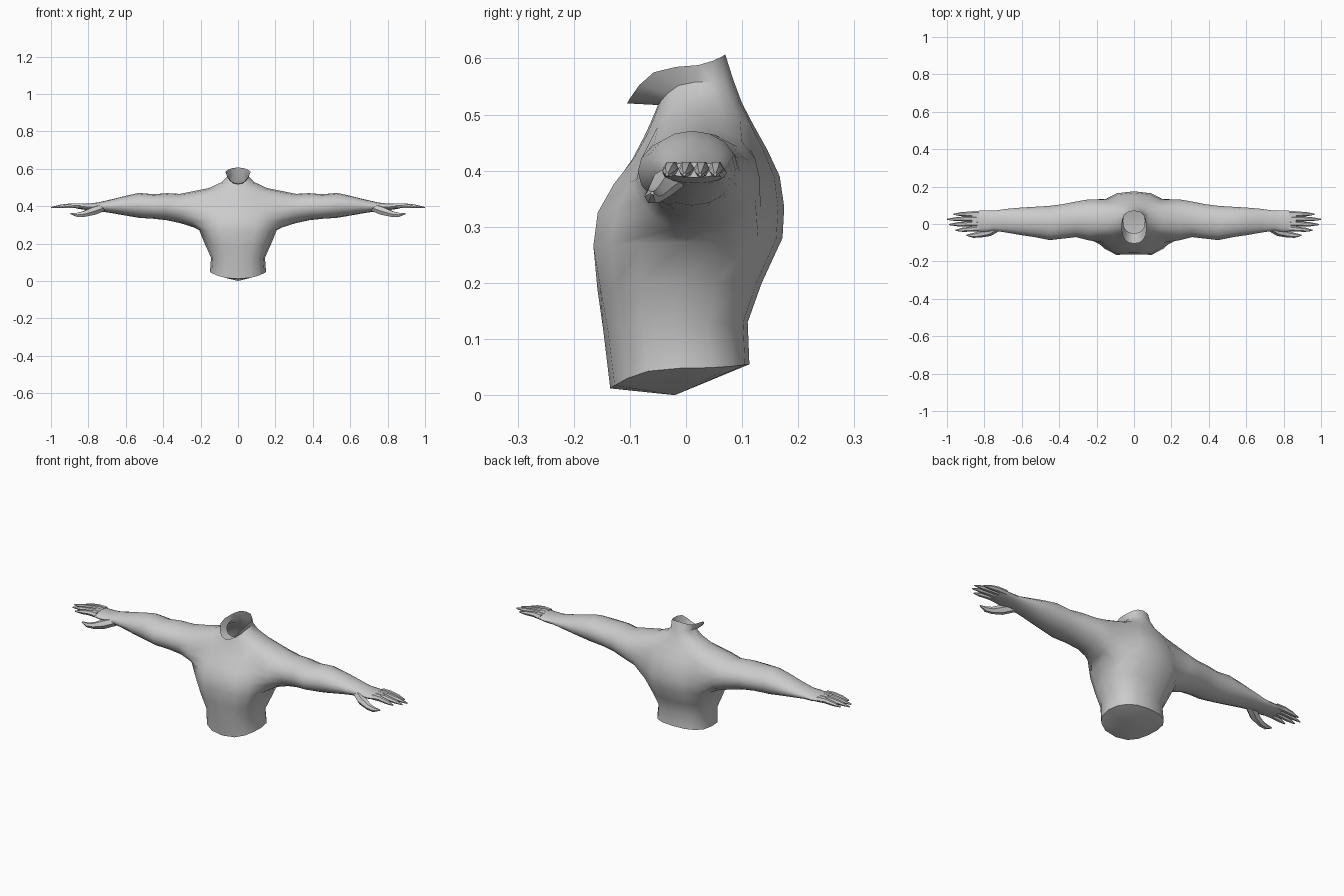
import bpy, bmesh, math
from mathutils import Vector

if "Cube" in bpy.data.objects:
    bpy.data.objects.remove(bpy.data.objects["Cube"])


def finish(name, bm):
    """Turn a right-half bmesh into a mirrored, smooth object."""
    bmesh.ops.recalc_face_normals(bm, faces=bm.faces)
    me = bpy.data.meshes.new(name)
    bm.to_mesh(me)
    bm.free()
    ob = bpy.data.objects.new(name, me)
    bpy.context.collection.objects.link(ob)
    mod = ob.modifiers.new("mirror", 'MIRROR')
    mod.use_clip = True
    mod.merge_threshold = 0.0005
    bpy.context.view_layer.objects.active = ob
    ob.select_set(True)
    bpy.ops.object.shade_smooth_by_angle(angle=math.radians(50))
    ob.select_set(False)
    return ob


def bridge(bm, a, b):
    n = len(a)
    for i in range(n):
        bm.faces.new((a[i], a[(i + 1) % n], b[(i + 1) % n], b[i]))


def spow(v, p):
    return math.copysign(abs(v) ** p, v)


# Torso rows: z front, z side, z back, y front, y back, half width, chest cleft
ROWS = [
    (.012, .048, .055, -.135, .113, .150, 0),
    (.120, .125, .130, -.148, .110, .144, 0),
    (.190, .200, .200, -.162, .135, .178, .004),
    (.265, .272, .280, -.176, .172, .207, .014),
    (.325, .330, .335, -.168, .175, .203, .014),
    (.375, .385, .390, -.138, .167, .195, .010),
    (.420, .440, .435, -.100, .146, .185, .004),
    (.460, .497, .480, -.075, .121, .155, 0),
    (.488, .530, .520, -.062, .100, .085, 0),
    (.517, .558, .560, -.050, .085, .058, 0),
    (.520, .585, .607, -.105, .070, .068, 0),
]
# Arm sections: x, y front, y back, z bottom, z top
ARM = [
    (.24, -.088, .132, .288, .480), (.31, -.070, .120, .310, .466),
    (.38, -.078, .106, .325, .470), (.45, -.086, .097, .333, .464),
    (.53, -.070, .092, .338, .471), (.60, -.060, .088, .350, .456),
    (.68, -.046, .081, .364, .436), (.75, -.036, .071, .374, .420),
    (.80, -.042, .073, .378, .414), (.865, -.038, .068, .388, .415),
]
COLS = 8
bm = bmesh.new()

# Torso half loft from hem to open neck
grid = []
for zf, zm, zb, f, b, w, cleft in ROWS:
    row = []
    for c in range(COLS + 1):
        t = math.pi * c / COLS
        x = 0 if c in (0, COLS) else w * spow(math.sin(t), .82)
        k = math.cos(t)
        y = (f + b) / 2 - (b - f) / 2 * spow(k, .82)
        if c == 0:
            y += cleft
        z = zm + ((zf if k > 0 else zb) - zm) * k * k
        row.append(bm.verts.new((x, y, z)))
    grid.append(row)
R0, R1, C0, C1 = 3, 7, 2, 6      # armhole limits
for r in range(len(ROWS) - 1):
    for c in range(COLS):
        if not (R0 <= r < R1 and C0 <= c < C1):
            bm.faces.new((grid[r][c], grid[r][c + 1], grid[r + 1][c + 1], grid[r + 1][c]))

# Underside closes to a low point
low = bm.verts.new((0, -.02, 0))
for c in range(COLS):
    bm.faces.new((grid[0][c + 1], grid[0][c], low))

# Arm grown from the armhole border
ring = [grid[R0][c] for c in range(C0, C1 + 1)]
ring += [grid[r][C1] for r in range(R0 + 1, R1 + 1)]
ring += [grid[R1][c] for c in range(C1 - 1, C0 - 1, -1)]
ring += [grid[r][C0] for r in range(R1 - 1, R0, -1)]
n = len(ring)
for x, y0, y1, z0, z1 in ARM:
    new = []
    for i in range(n):
        a = math.radians(-135) + math.tau * i / n
        new.append(bm.verts.new((x, (y0 + y1) / 2 + (y1 - y0) / 2 * math.cos(a),
                                 (z0 + z1) / 2 + (z1 - z0) / 2 * math.sin(a))))
    bridge(bm, ring, new)
    ring = new
bm.faces.new(ring)
loose = [v for v in bm.verts if not v.link_faces]
bmesh.ops.delete(bm, geom=loose, context='VERTS')
finish("torso_and_arms", bm)


def digit(bm, pts, radii, sides=6):
    """Tapered tube along a bent path."""
    prev = None
    for i, p in enumerate(pts):
        d = (Vector(pts[min(i + 1, len(pts) - 1)]) - Vector(pts[max(i - 1, 0)])).normalized()
        u = Vector((0, 0, 1)).cross(d).normalized()
        v = d.cross(u)
        cur = [bm.verts.new(Vector(p) + radii[i] * (u * math.cos(math.tau * s / sides)
                            + v * math.sin(math.tau * s / sides))) for s in range(sides)]
        if prev:
            bridge(bm, prev, cur)
        else:
            bm.faces.new(cur)
        prev = cur
    bm.faces.new(prev)


# Four pointed fingers: base y, tip y, tip x
bm = bmesh.new()
for y0, y1, tip in ((-.024, -.034, .955), (.002, -.003, .99), (.029, .025, 1.0), (.054, .052, .965)):
    x0 = .83
    pts = [(x0 + (tip - x0) * k, y0 + (y1 - y0) * k, z)
           for k, z in ((0, .402), (.35, .404), (.7, .399), (1, .393))]
    digit(bm, pts, (.015, .0135, .011, .003))
finish("fingers", bm)

# Thumb hanging forward and below the palm
bm = bmesh.new()
digit(bm, [(.72, -.012, .394), (.775, -.042, .374), (.825, -.056, .358), (.86, -.061, .354), (.895, -.060, .360)],
      (.022, .024, .017, .013, .003))
finish("thumb", bm)
